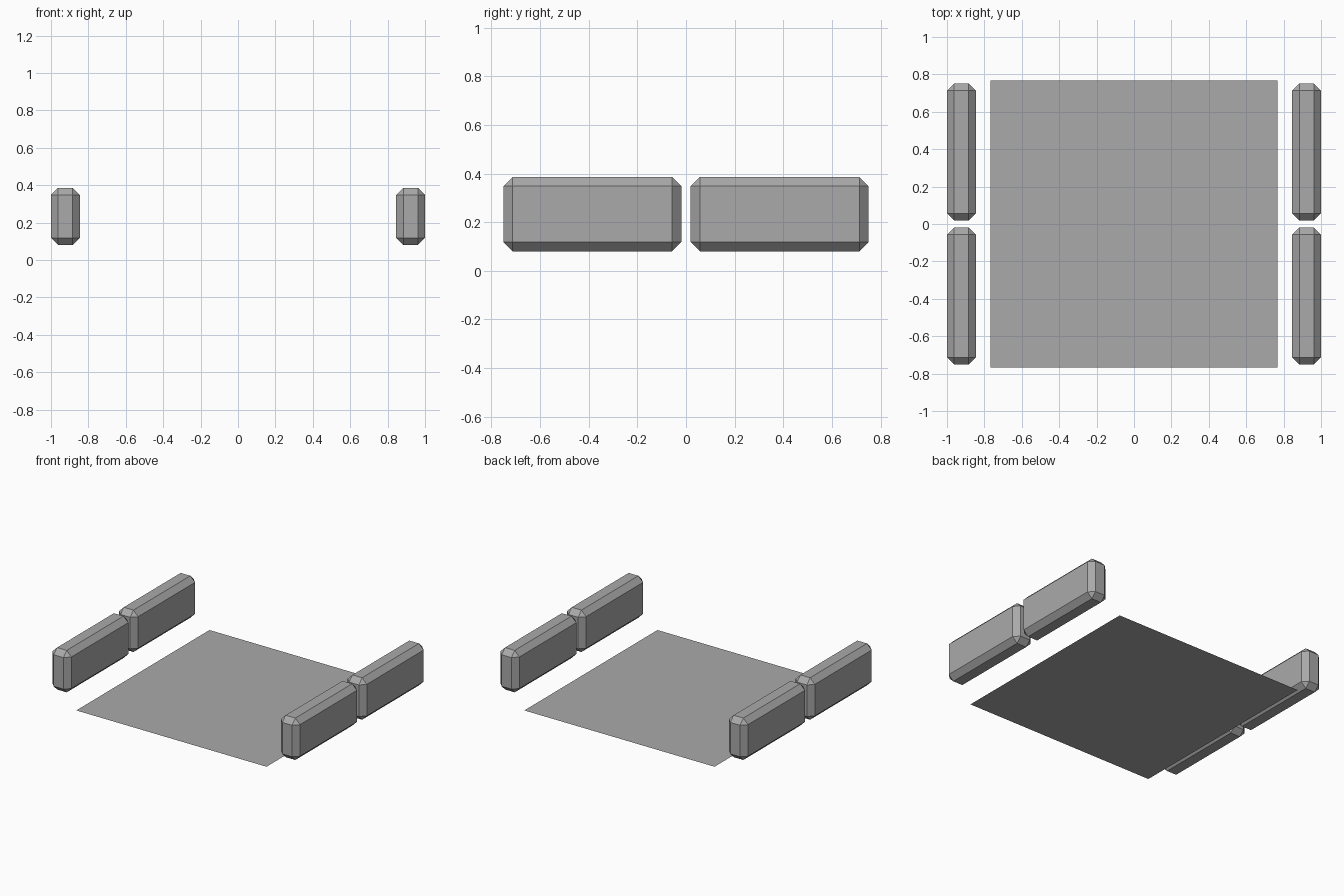
import bpy
import bmesh
from mathutils import Matrix, Vector

cube = bpy.data.objects.get("Cube")
if cube:
    bpy.data.objects.remove(cube, do_unlink=True)

# Single plain grey
GREY = (0.4, 0.4, 0.4, 1.0)
grey = bpy.data.materials.new("grey")
grey.use_nodes = True
grey.diffuse_color = GREY
grey.node_tree.nodes["Principled BSDF"].inputs["Base Color"].default_value = GREY


def add_object(name, bm):
    mesh = bpy.data.meshes.new(name)
    bm.to_mesh(mesh)
    bm.free()
    mesh.materials.append(grey)
    obj = bpy.data.objects.new(name, mesh)
    bpy.context.collection.objects.link(obj)
    return obj


def chamfered_block(name, centre, size, chamfer):
    bm = bmesh.new()
    bmesh.ops.create_cube(bm, size=1.0, matrix=Matrix.Diagonal((*size, 1.0)))
    bmesh.ops.bevel(bm, geom=bm.edges[:], offset=chamfer, segments=1,
                    profile=0.5, affect='EDGES')
    obj = add_object(name, bm)
    obj.location = Vector(centre)


# Flat square floor
bm = bmesh.new()
bmesh.ops.create_grid(bm, x_segments=1, y_segments=1, size=0.768)
add_object("floor", bm)

# Two chamfered side blocks along each side
for side, sx in (("left", 1), ("right", -1)):
    for end, sy in (("front", -1), ("back", 1)):
        chamfered_block(f"{end}_{side}_block",
                        (sx * 0.923, sy * 0.385, 0.233),
                        (0.154, 0.732, 0.306), 0.038)
